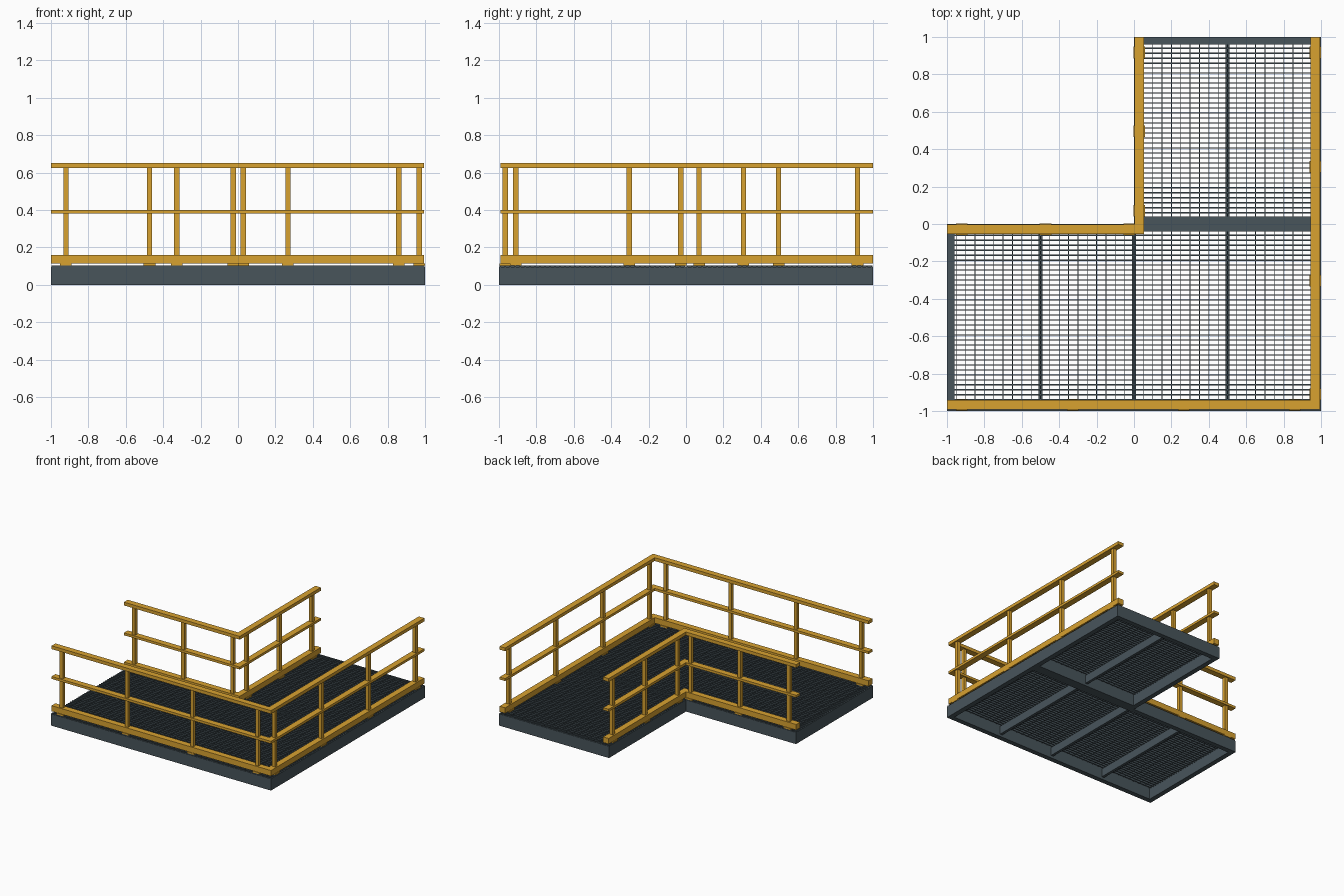
import bpy, bmesh
from mathutils import Matrix, Vector

if "Cube" in bpy.data.objects:
    bpy.data.objects.remove(bpy.data.objects["Cube"])


def material(name, color):
    m = bpy.data.materials.new(name)
    m.diffuse_color = color
    m.use_nodes = True
    m.node_tree.nodes["Principled BSDF"].inputs["Base Color"].default_value = m.diffuse_color
    return m


STEEL = material("dark_steel", (0.065, 0.09, 0.105, 1))
YELLOW = material("safety_yellow", (0.69, 0.36, 0.03, 1))


def boxes(name, items, mat):
    """One object made of boxes given as (x0, x1, y0, y1, z0, z1)."""
    bm = bmesh.new()
    for x0, x1, y0, y1, z0, z1 in items:
        c = Vector(((x0 + x1) / 2, (y0 + y1) / 2, (z0 + z1) / 2))
        s = Matrix.Diagonal((x1 - x0, y1 - y0, z1 - z0, 1))
        bmesh.ops.create_cube(bm, size=1, matrix=Matrix.Translation(c) @ s)
    me = bpy.data.meshes.new(name)
    bm.to_mesh(me)
    bm.free()
    me.materials.append(mat)
    ob = bpy.data.objects.new(name, me)
    bpy.context.collection.objects.link(ob)


def deck(name, x0, x1, y0, y1, joists):
    # perimeter frame: end beams run through, long beams fit between
    w, top = 0.04, 0.096
    boxes(name + "_frame", [
        (x0, x0 + w, y0, y1, 0, top), (x1 - w, x1, y0, y1, 0, top),
        (x0 + w, x1 - w, y0, y0 + w, 0, top), (x0 + w, x1 - w, y1 - w, y1, 0, top)], STEEL)
    # joists under the grating
    boxes(name + "_joists", [(x - 0.011, x + 0.011, y0 + w, y1 - w, 0.02, 0.088)
                             for x in joists], STEEL)
    # bar grating
    e = 0.004
    n = 38
    step = (y1 - y0 - 2 * e - 0.006) / (n - 1)
    bars = [(x0 + e, x1 - e, y0 + e + i * step, y0 + e + i * step + 0.006, 0.087, 0.103)
            for i in range(n)]
    m = round((x1 - x0) / 0.05)
    for i in range(1, m):
        x = x0 + i * (x1 - x0) / m
        bars.append((x - 0.002, x + 0.002, y0 + e, y1 - e, 0.095, 0.102))
    boxes(name + "_grating", bars, STEEL)


def railing(name, axis, centre, a, b, posts):
    """Straight railing along axis from a to b, posts at the given positions."""
    def span(u0, u1, half, z0, z1):
        v0, v1 = centre - half, centre + half
        return (u0, u1, v0, v1, z0, z1) if axis == "x" else (v0, v1, u0, u1, z0, z1)
    boxes(name + "_top_rail", [span(a, b, 0.025, 0.625, 0.652)], YELLOW)
    boxes(name + "_mid_rail", [span(a, b, 0.025, 0.38, 0.40)], YELLOW)
    boxes(name + "_toe_board", [span(a, b, 0.025, 0.114, 0.16)], YELLOW)
    boxes(name + "_posts", [span(p - 0.014, p + 0.014, 0.014, 0.11, 0.63)
                            for p in posts], YELLOW)
    boxes(name + "_base_plates", [span(p - 0.031, p + 0.031, 0.03, 0.103, 0.115)
                                  for p in posts], YELLOW)


# L-shaped platform from two decks
deck("main_deck", -1, 1, -1, 0, (-0.5, 0, 0.5))
deck("side_deck", 0, 1, 0, 1, (0.5,))

# outer and inner railings, butted at the corners
railing("front", "x", -0.967, -1, 0.944, (-0.92, -0.327, 0.267, 0.86))
railing("right", "y", 0.969, -0.992, 1, (-0.91, -0.303, 0.307, 0.917))
railing("inner_back", "x", -0.028, -1, 0.003, (-0.92, -0.473, -0.025))
railing("inner_left", "y", 0.028, -0.053, 1, (0.07, 0.495, 0.917))
